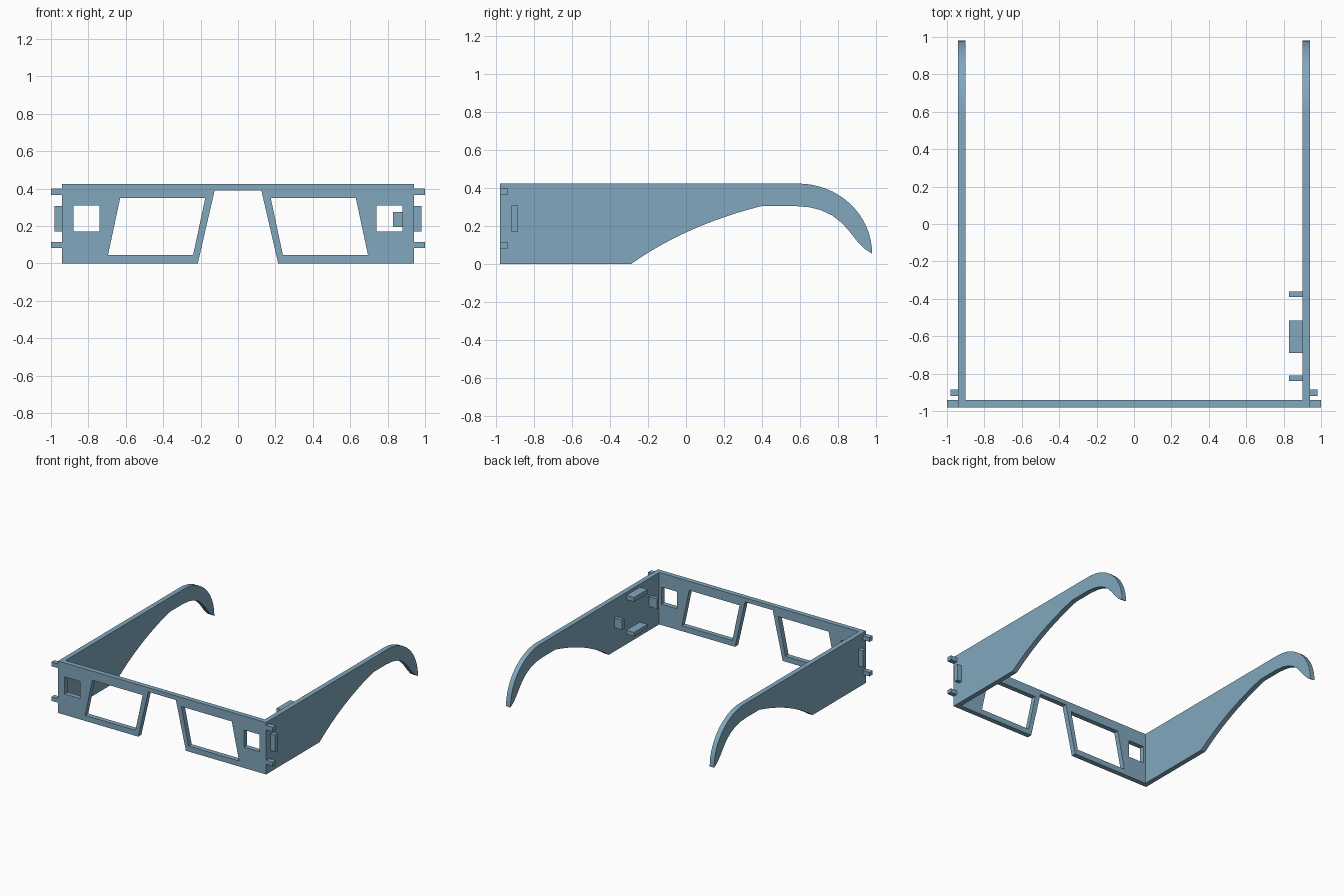
import bpy, bmesh, math
from mathutils import Vector

if "Cube" in bpy.data.objects:
    bpy.data.objects.remove(bpy.data.objects["Cube"])

blue = bpy.data.materials.new("dusty_blue")
blue.diffuse_color = (0.22, 0.39, 0.51, 1)
blue.use_nodes = True
blue.node_tree.nodes["Principled BSDF"].inputs["Base Color"].default_value = blue.diffuse_color


def plate(name, loops, place, thickness):
    """Flat sheet: loops of 2D points (outline, then holes), extruded along a vector."""
    bm = bmesh.new()
    edges = []
    for loop in loops:
        vs = [bm.verts.new(place(a, b)) for a, b in loop]
        edges += [bm.edges.new((vs[i - 1], vs[i])) for i in range(len(vs))]
    bmesh.ops.triangle_fill(bm, edges=edges, use_beauty=True, use_dissolve=False)
    bmesh.ops.dissolve_limit(bm, angle_limit=0.01, verts=bm.verts[:], edges=bm.edges[:])
    ext = bmesh.ops.extrude_face_region(bm, geom=bm.faces[:], use_keep_orig=True)
    moved = [v for v in ext["geom"] if isinstance(v, bmesh.types.BMVert)]
    bmesh.ops.translate(bm, verts=moved, vec=Vector(thickness))
    bmesh.ops.recalc_face_normals(bm, faces=bm.faces[:])
    me = bpy.data.meshes.new(name)
    bm.to_mesh(me)
    bm.free()
    me.materials.append(blue)
    ob = bpy.data.objects.new(name, me)
    bpy.context.collection.objects.link(ob)
    return ob


def rect(a0, a1, b0, b1):
    return [(a0, b0), (a1, b0), (a1, b1), (a0, b1)]


def block(name, x0, x1, y0, y1, z0, z1):
    return plate(name, [rect(x0, x1, z0, z1)], lambda a, b: (a, y0, b), (0, y1 - y0, 0))


def flip(loop):
    return [(-a, b) for a, b in reversed(loop)]


TOP = 0.424
LOW_TAB, HIGH_TAB = (0.083, 0.115), (0.365, 0.40)

# Front frame: half outline with end tabs and nose notch, mirrored
half = [(0.125, 0.39), (0.215, 0), (0.94, 0)]
for z0, z1 in (LOW_TAB, HIGH_TAB):
    half += [(0.94, z0), (1.0, z0), (1.0, z1), (0.94, z1)]
half.append((0.94, TOP))
lens = [(0.175, 0.35), (0.63, 0.35), (0.695, 0.045), (0.24, 0.045)]
window = rect(0.74, 0.88, 0.17, 0.31)
plate("front_frame", [half + flip(half), lens, flip(lens), window, flip(window)],
      lambda a, b: (a, -0.98, b), (0, 0.04, 0))

# Temple arm profile in the y-z plane: straight top, curved hook, swept underside
arm = [(-0.94, 0), (-0.94, TOP)]
for i in range(17):
    t = math.radians(90 * (1 - i / 16))
    arm.append((0.59 + 0.39 * math.cos(t), 0.055 + 0.369 * math.sin(t)))
arm += [(0.94, 0.08), (0.90, 0.122), (0.86, 0.173), (0.82, 0.217), (0.77, 0.256),
        (0.71, 0.284), (0.65, 0.299), (0.57, 0.306)]
for i in range(13):
    t = i / 12
    p = (1 - t) ** 2 * Vector((0.40, 0.306)) + 2 * t * (1 - t) * Vector((0, 0.205)) \
        + t * t * Vector((-0.29, 0))
    arm.append((p.x, p.y))

for side, s in (("left", -1), ("right", 1)):
    ob = plate(side + "_temple_arm", [arm], lambda a, b: (s * 0.90, a, b), (s * 0.04, 0, 0))
    bpy.ops.object.select_all(action='DESELECT')
    ob.select_set(True)
    bpy.context.view_layer.objects.active = ob
    bpy.ops.object.shade_smooth_by_angle(angle=math.radians(25))
    # Locking tab on the outside of the arm
    x0, x1 = sorted((s * 0.94, s * 0.98))
    block(side + "_outer_tab", x0, x1, -0.92, -0.885, 0.172, 0.308)

# Mounting tabs on the inside of the right arm
for name, y0, y1, z in (("front_inner_tab", -0.84, -0.81, (0.195, 0.275)),
                        ("rear_inner_tab", -0.39, -0.36, (0.195, 0.275)),
                        ("upper_inner_tab", -0.69, -0.515, HIGH_TAB),
                        ("lower_inner_tab", -0.69, -0.515, LOW_TAB)):
    block(name, 0.83, 0.90, y0, y1, *z)
